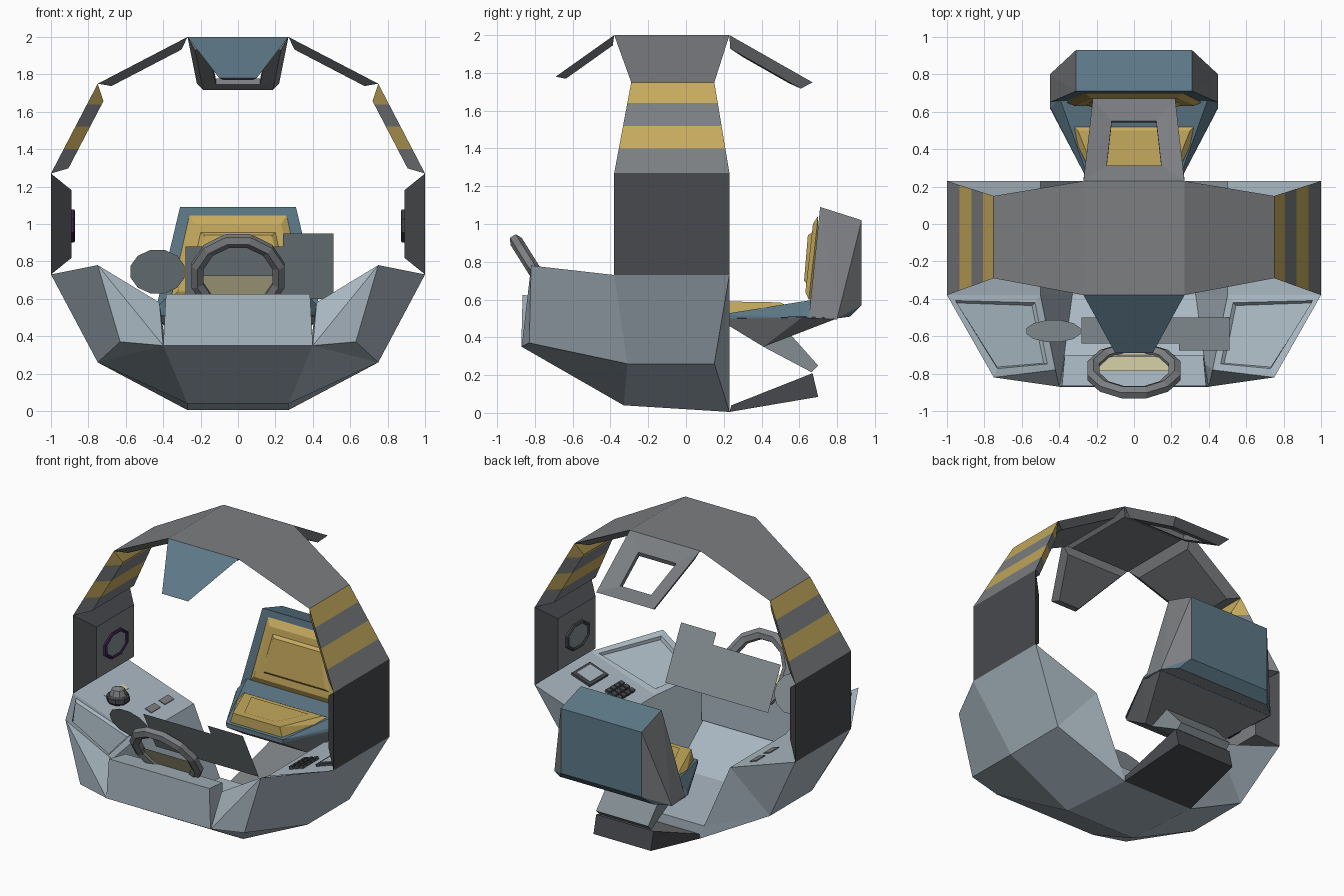
import bpy, bmesh, math
from mathutils import Vector, Matrix

if "Cube" in bpy.data.objects:
    bpy.data.objects.remove(bpy.data.objects["Cube"])

COLS = {"light_panel": (.40, .48, .54), "grey": (.20, .21, .22), "charcoal": (.065, .068, .075),
        "blue": (.11, .19, .245), "gold": (.56, .40, .11), "cream": (.68, .64, .38),
        "purple": (.045, .015, .08), "slate": (.23, .27, .29)}
MATS = {}
for n, c in COLS.items():
    MATS[n] = bpy.data.materials.new(n)
    MATS[n].diffuse_color = (*c, 1)


def finish(name, bm, mats, rule=None, normals=True):
    if normals:
        bmesh.ops.recalc_face_normals(bm, faces=bm.faces)
    bm.normal_update()
    if rule:
        for f in bm.faces:
            f.material_index = rule(f.calc_center_median(), f.normal)
    me = bpy.data.meshes.new(name)
    for m in mats:
        me.materials.append(MATS[m])
    bm.to_mesh(me)
    bm.free()
    ob = bpy.data.objects.new(name, me)
    bpy.context.collection.objects.link(ob)
    return ob


def hull_bm(pts):
    bm = bmesh.new()
    for p in pts:
        bm.verts.new(p)
    bmesh.ops.convex_hull(bm, input=bm.verts)
    bmesh.ops.dissolve_limit(bm, angle_limit=.02, verts=bm.verts, edges=bm.edges)
    return bm


def sym(pts):
    return [(s * x, y, z) for s in (1, -1) for x, y, z in pts]


def hull(name, pts, mats, rule=None):
    return finish(name, hull_bm(pts), mats, rule)


def inner_quad(quad, k, depth):
    # smaller copy of a quad, moved towards the middle of the cabin
    q = [Vector(p) for p in quad]
    c = sum(q, Vector()) / 4
    n = (q[1] - q[0]).cross(q[3] - q[0]).normalized()
    if n.dot(Vector((0, 0, 1)) - c) < 0:
        n = -n
    return [p.lerp(c, k) + n * depth for p in q]


def panel(name, quad, k, depth, mats, rule=None, cuts=()):
    bm = hull_bm(list(quad) + inner_quad(quad, k, depth))
    for z in cuts:
        bmesh.ops.bisect_plane(bm, geom=bm.verts[:] + bm.edges[:] + bm.faces[:],
                               plane_co=(0, 0, z), plane_no=(0, 0, 1))
    return finish(name, bm, mats, rule)


def plate(name, pts, mat):
    bm = bmesh.new()
    bm.faces.new([bm.verts.new(p) for p in pts])
    return finish(name, bm, [mat], normals=False)


def ring(name, matrix, n, r0, r1, h, mat):
    # faceted ring around local z
    bm = bmesh.new()
    rm = (r0 + r1) / 2
    prof = [(r1, -h * .5), (r1, h * .5), (rm, h), (r0, h * .5), (r0, -h * .5), (rm, -h)]
    rows = [[bm.verts.new((r * math.cos(a), r * math.sin(a), z)) for r, z in prof]
            for a in [2 * math.pi * (i + .5) / n for i in range(n)]]
    for i in range(n):
        a, b = rows[i], rows[(i + 1) % n]
        for j in range(6):
            k = (j + 1) % 6
            bm.faces.new((a[j], b[j], b[k], a[k]))
    bm.transform(matrix)
    return finish(name, bm, [mat])


# hoop: roof, upper sides, striped sides, dark side walls
panel("roof", [(-.27, -.38, 2), (.27, -.38, 2), (.27, .23, 2), (-.27, .23, 2)], .15, .04, ["grey"])
for s, side in ((1, "right"), (-1, "left")):
    panel("upper_side_" + side, [(s * .27, -.38, 2), (s * .75, -.29, 1.75), (s * .75, .15, 1.75),
                                 (s * .27, .23, 2)], .22, .045, ["grey"])
    panel("striped_side_" + side, [(s * .75, -.29, 1.75), (s, -.38, 1.27), (s, .23, 1.27), (s * .75, .15, 1.75)],
          .25, .07, ["grey", "gold"], lambda c, n: int(c.z > 1.64 or 1.4 < c.z < 1.52), (1.64, 1.52, 1.40))
    panel("side_wall_" + side, [(s, -.38, 1.27), (s, -.38, .73), (s, .23, .73), (s, .23, 1.27)],
          .33, .11, ["charcoal", "grey"], lambda c, n, s=s: int(n.x * s < -.9))
    # octagonal side screens
    m = (Matrix.Translation((s * .883, -.075, .99)) @ Matrix.Rotation(-s * math.pi / 2, 4, 'Y')
         @ Matrix.Diagonal((.8, 1.15, 1, 1)))
    ring("side_screen_frame_" + side, m, 8, .095, .12, .012, "purple" if s < 0 else "charcoal")
    plate("side_screen_" + side, [m @ Vector((.1 * math.cos(a), .1 * math.sin(a), .003))
                                  for a in [math.pi * (i + .5) / 4 for i in range(8)]], "slate")

# front visor
panel("visor", [(-.27, -.38, 2), (.27, -.38, 2), (.1, -.69, 1.78), (-.1, -.69, 1.78)], .2, .04,
      ["blue", "grey"], lambda c, n: int(n.z < 0))

# rear window frame: funnel with an opening
outer = [Vector(p) for p in [(-.27, .23, 2), (.27, .23, 2), (.22, .67, 1.75), (-.22, .67, 1.75)]]
mid, low = inner_quad(outer, .46, .035), inner_quad(outer, .15, .06)
bm = bmesh.new()
loops = [[bm.verts.new(p) for p in q] for q in (outer, mid, [p - Vector((0, .01, .03)) for p in mid], low)]
for a, b in ((0, 1), (1, 2), (2, 3), (3, 0)):
    for i in range(4):
        j = (i + 1) % 4
        bm.faces.new((loops[a][i], loops[a][j], loops[b][j], loops[b][i]))
finish("rear_window_frame", bm, ["grey"])

# lower tub with side consoles
half = dict(A0=(1, .23, .73), A1=(1, -.38, .73), A2=(.75, -.82, .78), B0=(.75, .15, .26), B1=(.75, -.31, .26),
            P0=(.63, -.83, .37), C0=(.27, .23, .005), C1=(.27, -.33, .04), C2=(.4, -.87, .35),
            D0=(.5, .23, .56), D1=(.5, -.38, .56), D2=(.42, -.78, .58),
            E0=(.3, .23, .1), E1=(.33, -.38, .1), E2=(.38, -.75, .3))
side_faces = ["A0 A1 B1 B0", "A1 A2 P0 B1", "B0 B1 C1 C0", "B1 P0 C2", "B1 C2 C1", "A2 C2 P0", "A0 D0 D1 A1",
              "A1 D1 D2 A2", "A2 D2 C2", "D0 E0 E1 D1", "D1 E1 E2 D2", "D2 E2 C2", "A0 B0 D0", "B0 E0 D0",
              "B0 C0 E0"]
bm = bmesh.new()
R, L = [{k: bm.verts.new((s * x, y, z)) for k, (x, y, z) in half.items()} for s in (1, -1)]
tops = []
for v in (R, L):
    for t in side_faces:
        f = bm.faces.new([v[k] for k in t.split()])
        if t == "A1 D1 D2 A2":
            tops.append(f)
for a, b in (("C0", "C1"), ("C1", "C2"), ("E0", "E1"), ("E1", "E2"), ("E2", "C2"), ("C0", "E0")):
    bm.faces.new((R[a], R[b], L[b], L[a]))
bmesh.ops.recalc_face_normals(bm, faces=bm.faces)
bmesh.ops.inset_individual(bm, faces=tops, thickness=.055, depth=0)
bmesh.ops.inset_individual(bm, faces=tops, thickness=.015, depth=-.02)
finish("tub", bm, ["light_panel"])

# front box under the wheel
hull("front_box", sym([(.4, -.872, .35), (.385, -.865, .625), (.37, -.7, .6), (.37, -.7, .3)]), ["light_panel"])

# lower rear step and seat support
hull("rear_step", sym([(.27, .23, .005), (.27, .24, .04), (.22, .67, .21), (.22, .70, .085)]), ["charcoal", "grey"],
     lambda c, n: int(n.z > .5))
hull("seat_support", sym([(.2, .41, .35), (.2, .54, .43), (.2, .70, .25), (.2, .665, .215)]), ["slate"])

# seat base, rim and cushion
hull("seat_base", sym([(.21, .18, .49), (.25, .41, .35), (.45, .62, .51), (.45, .8, .5), (.22, .18, .51)]), ["grey"])
hull("seat_rim", sym([(.22, .18, .50), (.45, .62, .505), (.45, .8, .495), (.22, .18, .52), (.44, .62, .53),
                      (.4, .68, .60)]), ["blue"])
hull("seat_cushion", sym([(.2, .2, .52), (.4, .6, .53), (.18, .2, .59), (.3, .5, .585)]), ["gold"])
plate("seat_cushion_pad", [(-.12, .24, .595), (.12, .24, .595), (.22, .46, .592), (-.22, .46, .592)], "gold")

# backrest with gold pad
hull("backrest", sym([(.31, .71, 1.09), (.45, .65, .5), (.45, .8, .5), (.31, .93, 1.02), (.31, .93, .57),
                      (.36, .87, .51)]), ["blue", "grey"], lambda c, n: int(abs(n.x) > .6 or n.z < -.8))
hull("backrest_lining", sym([(.26, .7, 1.045), (.36, .65, .6), (.23, .672, 1.0), (.32, .632, .64), (.3, .7, .6)]),
     ["gold"])
hull("backrest_pad", sym([(.22, .69, .97), (.28, .65, .67), (.18, .645, .94), (.23, .625, .7)]), ["gold"])

# steering wheel with cream lower panel
wm = Matrix.Translation((0, -.785, .725)) @ Matrix.Rotation(math.radians(-58), 4, 'X')
ring("steering_wheel", wm, 12, .19, .258, .035, "grey")
plate("wheel_panel", [wm @ Vector((.2 * math.cos(a), .2 * math.sin(a), 0))
                      for a in [math.pi * i / 8 for i in range(9)]], "cream")


# tilted displays: right, centre, oval on the left
def tilt(x, z):
    return (x, -.5 - (z - .6) * .5, z)


plate("right_display", [tilt(.51, .6), tilt(.24, .6), tilt(.24, .95), tilt(.51, .95)], "slate")
plate("centre_display", [tilt(.24, .6), tilt(-.28, .6), tilt(-.28, .88), tilt(.24, .88)], "slate")
plate("oval_display", [tilt(-.43 - .15 * math.cos(a), .745 + .12 * math.sin(a))
                       for a in [math.pi * (i + .5) / 6 for i in range(12)]][::-1], "slate")


# small console controls, placed on the sloping console tops
def box(name, x, y, sx, sy, h, mat):
    s = 1 if x > 0 else -1
    z = .73 - (1 - abs(x)) * .34
    bm = bmesh.new()
    bmesh.ops.create_cube(bm, size=1)
    bm.transform(Matrix.Translation((x, y, z)) @ Matrix.Rotation(-s * math.radians(18.8), 4, 'Y')
                 @ Matrix.Diagonal((sx, sy, h, 1)))
    return finish(name, bm, [mat])


box("console_screen_frame", .86, -.17, .15, .2, .03, "charcoal")
box("console_screen", .86, -.17, .11, .15, .038, "light_panel")
for i in range(4):
    for j in range(3):
        box("keypad_key", .61 + .04 * j, -.27 + .045 * i, .03, .034, .04, "charcoal")
for y in (-.05, .1):
    box("console_slot", -.62, y, .05, .1, .012, "grey")
box("console_strip", -.85, -.12, .05, .2, .008, "cream")

# throttle ball on the left console
km = Matrix.Translation((-.78, -.2, .69))
ring("throttle_collar", km, 8, .05, .075, .03, "charcoal")
bm = bmesh.new()
bmesh.ops.create_uvsphere(bm, u_segments=8, v_segments=4, radius=.06)
bm.transform(Matrix.Translation((-.78, -.2, .71)))
finish("throttle_ball", bm, ["grey"])

for m in bpy.data.materials:
    if m.users and not m.is_grease_pencil:
        m.use_nodes = True
        m.node_tree.nodes["Principled BSDF"].inputs["Base Color"].default_value = m.diffuse_color
